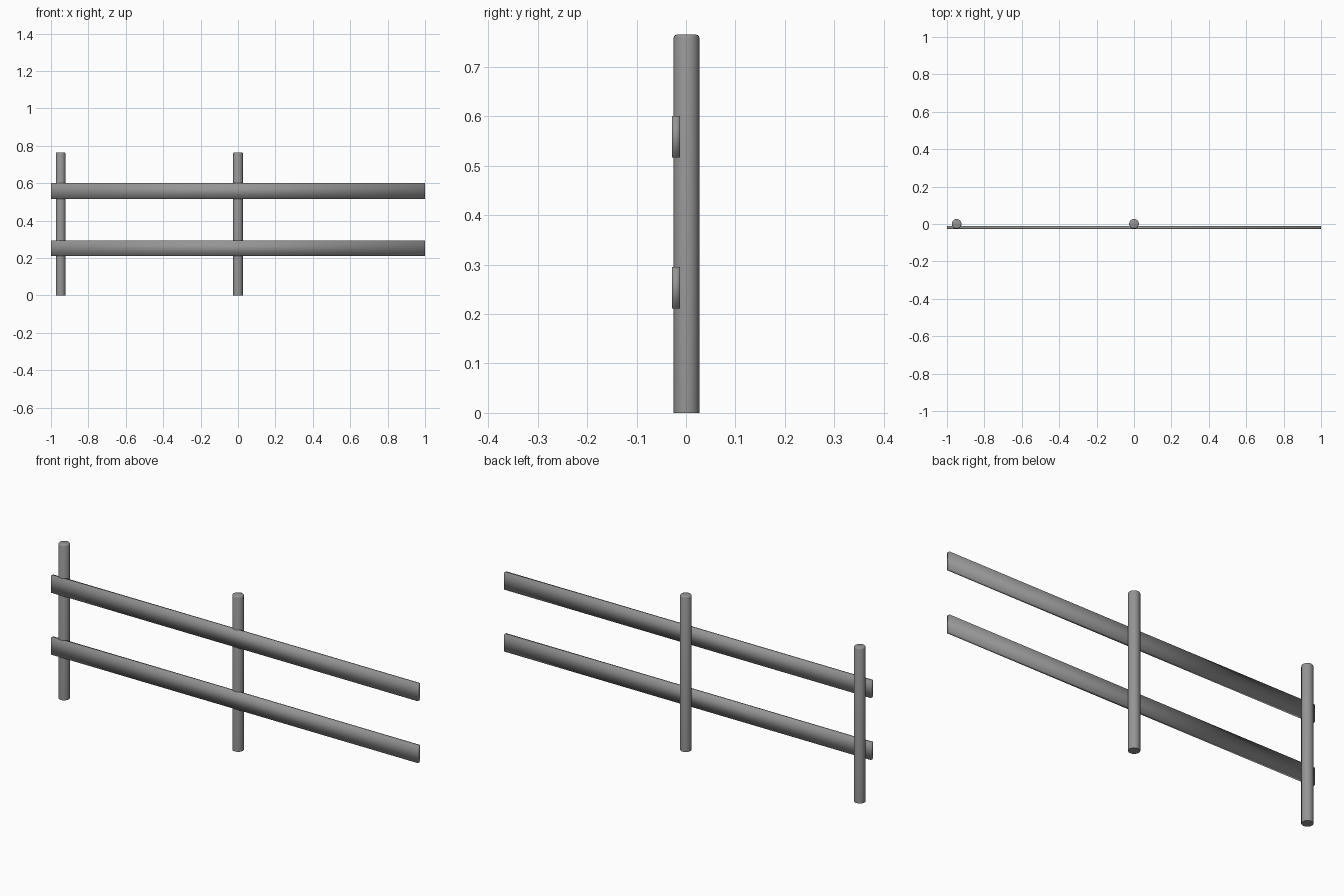
import bpy, bmesh
from math import radians

cube = bpy.data.objects.get("Cube")
if cube:
    bpy.data.objects.remove(cube, do_unlink=True)

GREY = (0.3, 0.3, 0.3, 1)
metal = bpy.data.materials.new("grey_metal")
metal.use_nodes = True
metal.diffuse_color = GREY
metal.node_tree.nodes["Principled BSDF"].inputs["Base Color"].default_value = GREY

POST_HEIGHT, POST_RADIUS, POST_Y = 0.765, 0.026, 0.001
RAIL_HEIGHT, RAIL_DEPTH, RAIL_Y = 0.084, 0.016, -0.02


def add_post(name, x):
    """Round post with a small chamfer around its top."""
    bpy.ops.mesh.primitive_cylinder_add(
        vertices=16, radius=POST_RADIUS, depth=POST_HEIGHT,
        location=(x, POST_Y, POST_HEIGHT / 2))
    post = bpy.context.object
    post.name = name
    bm = bmesh.new()
    bm.from_mesh(post.data)
    rim = [e for e in bm.edges if all(v.co.z > 0 for v in e.verts)]
    bmesh.ops.bevel(bm, geom=rim, offset=0.006, segments=2,
                    affect='EDGES', profile=0.5)
    bm.to_mesh(post.data)
    bm.free()
    post.data.materials.append(metal)
    bpy.ops.object.shade_smooth_by_angle(angle=radians(50))


def add_rail(name, z):
    """Long flat board with softly shaded faces."""
    bpy.ops.mesh.primitive_cube_add(size=1, location=(0, RAIL_Y, z))
    rail = bpy.context.object
    rail.name = name
    rail.scale = (2, RAIL_DEPTH, RAIL_HEIGHT)
    bpy.ops.object.transform_apply(location=False, rotation=False, scale=True)
    rail.data.materials.append(metal)
    bpy.ops.object.shade_smooth()


# Posts
add_post("end_post", -0.948)
add_post("middle_post", 0)

# Rails on the front of the posts
add_rail("lower_rail", 0.253)
add_rail("upper_rail", 0.558)
